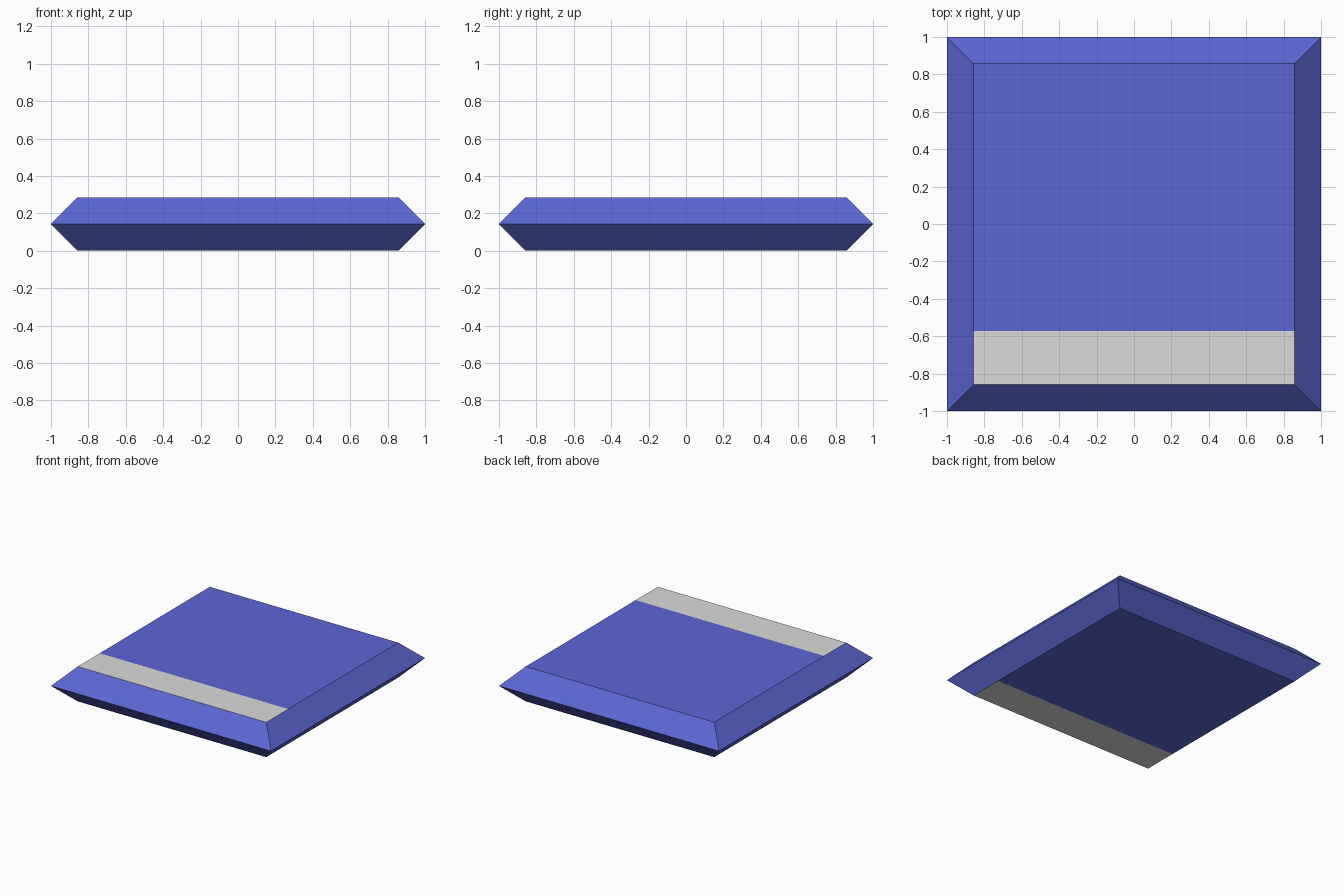
import bpy
import bmesh

if "Cube" in bpy.data.objects:
    bpy.data.objects.remove(bpy.data.objects["Cube"])

EDGE = 1.0       # half width at the sharp middle rim
FLAT = 0.857     # half width of the flat top and bottom
MID, TOP = 0.143, 0.286
STRIPE_Y = -0.571


def make_material(name, colour):
    mat = bpy.data.materials.new(name)
    mat.diffuse_color = (*colour, 1.0)
    mat.use_nodes = True
    mat.node_tree.nodes["Principled BSDF"].inputs["Base Color"].default_value = mat.diffuse_color
    return mat


blue = make_material("blue", (0.105, 0.136, 0.651))
grey = make_material("light grey", (0.71, 0.71, 0.71))

# slab: three stacked square rings forming a double bevel
bm = bmesh.new()
rings = [[bm.verts.new((sx * r, sy * r, z))
          for sx, sy in ((-1, -1), (1, -1), (1, 1), (-1, 1))]
         for r, z in ((FLAT, 0.0), (EDGE, MID), (FLAT, TOP))]
for low, high in zip(rings, rings[1:]):
    for i in range(4):
        j = (i + 1) % 4
        bm.faces.new((low[i], low[j], high[j], high[i]))
bm.faces.new(rings[0][::-1])
bm.faces.new(rings[-1])
bm.normal_update()

# stripe: cut the flat top and bottom, then colour the front part
flats = [f for f in bm.faces if abs(f.normal.z) > 0.9]
geom = flats + list({e for f in flats for e in f.edges}) + list({v for f in flats for v in f.verts})
bmesh.ops.bisect_plane(bm, geom=geom, plane_co=(0, STRIPE_Y, 0), plane_no=(0, 1, 0))
bm.normal_update()
for f in bm.faces:
    if abs(f.normal.z) > 0.9 and f.calc_center_median().y < STRIPE_Y:
        f.material_index = 1

mesh = bpy.data.meshes.new("bevelled_slab")
bm.to_mesh(mesh)
bm.free()
mesh.materials.append(blue)
mesh.materials.append(grey)
slab = bpy.data.objects.new("bevelled_slab", mesh)
bpy.context.collection.objects.link(slab)
